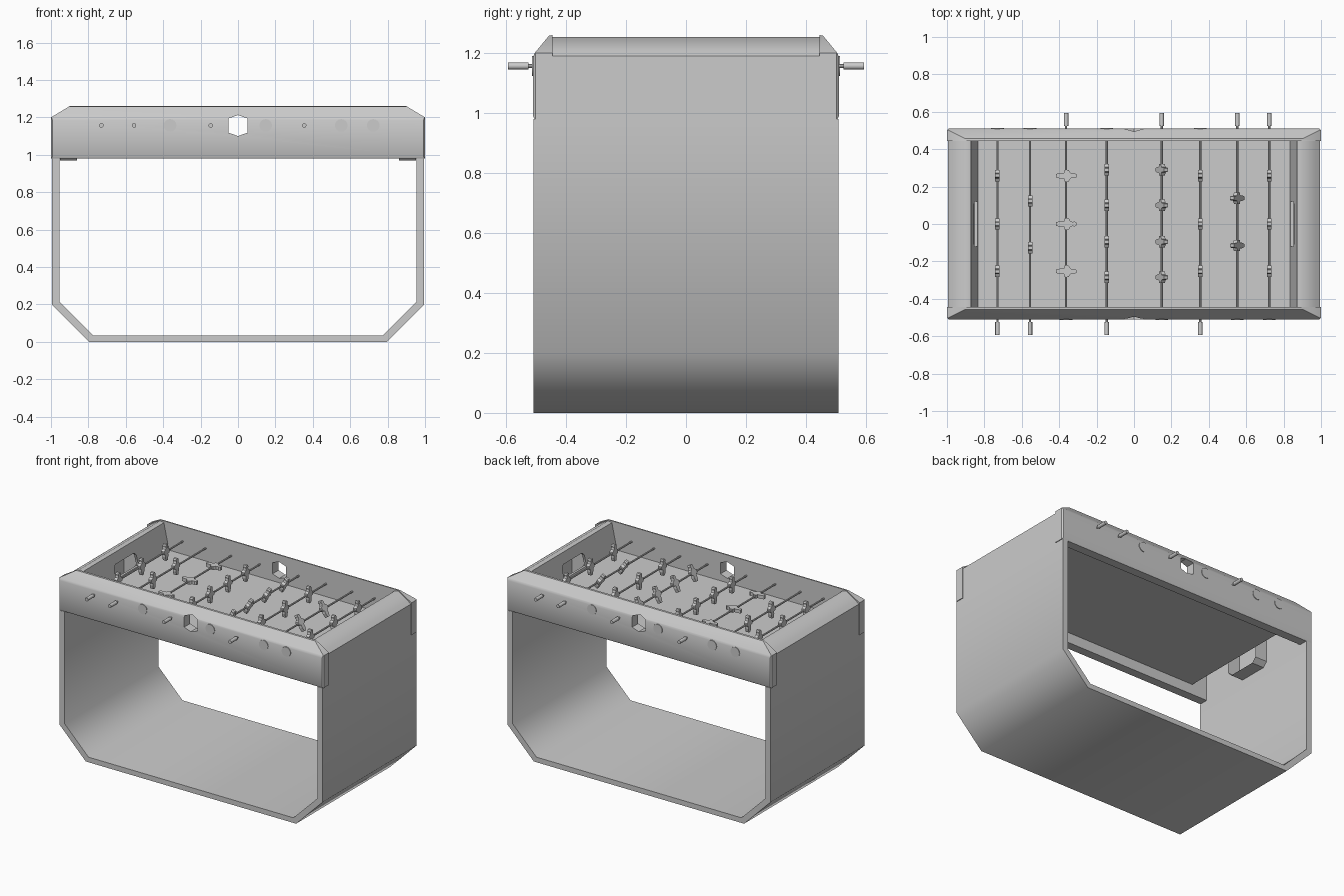
import bpy, bmesh, math
from mathutils import Vector, Matrix

if "Cube" in bpy.data.objects:
    bpy.data.objects.remove(bpy.data.objects["Cube"])

AXES = {'x': lambda p, t: (t, p[0], p[1]),
        'y': lambda p, t: (p[0], t, p[1])}


def finish(name, bm, smooth=None):
    bmesh.ops.recalc_face_normals(bm, faces=bm.faces)
    me = bpy.data.meshes.new(name)
    bm.to_mesh(me)
    bm.free()
    ob = bpy.data.objects.new(name, me)
    bpy.context.collection.objects.link(ob)
    if smooth:
        smooth_by_angle(ob, smooth)
    return ob


def smooth_by_angle(ob, deg):
    bpy.ops.object.select_all(action='DESELECT')
    ob.select_set(True)
    bpy.context.view_layer.objects.active = ob
    bpy.ops.object.shade_smooth_by_angle(angle=math.radians(deg))


def prism(pts, axis, a, b):
    """Profile extruded along an axis between a and b."""
    bm = bmesh.new()
    ra = [bm.verts.new(AXES[axis](p, a)) for p in pts]
    rb = [bm.verts.new(AXES[axis](p, b)) for p in pts]
    bm.faces.new(ra)
    bm.faces.new(rb[::-1])
    n = len(pts)
    for i in range(n):
        j = (i + 1) % n
        bm.faces.new((ra[i], rb[i], rb[j], ra[j]))
    return bm


def cut(ob, cutter):
    bpy.context.view_layer.objects.active = ob
    mod = ob.modifiers.new("cut", 'BOOLEAN')
    mod.operation, mod.solver, mod.object = 'DIFFERENCE', 'EXACT', cutter
    bpy.ops.object.modifier_apply(modifier=mod.name)
    bpy.data.objects.remove(cutter)


def rod_y(name, x, z, y0, y1, r, n=12):
    bm = bmesh.new()
    m = Matrix.Translation((x, (y0 + y1) / 2, z)) @ Matrix.Rotation(math.pi / 2, 4, 'X')
    bmesh.ops.create_cone(bm, cap_ends=True, segments=n, radius1=r, radius2=r,
                          depth=abs(y1 - y0), matrix=m)
    return finish(name, bm, 40)


# bent base shell: sides, sloped lower corners and floor
outer = [(.995, .98), (.995, .2), (.795, 0)]
inner = [(.755 + .02, .035), (.955, .215), (.955, .98)]
half = outer + [(-x, z) for x, z in outer[::-1]]
back = [(-x, z) for x, z in inner[::-1]] + inner
finish("base_shell", prism(half + back, 'y', -.508, .508), 50)

# end rims with goal opening, and goal boxes behind them
for s, side in ((-1, "left"), (1, "right")):
    rim = [(.995, .98), (.995, 1.19), (.97, 1.21), (.9, 1.253), (.872, 1.247), (.83, 1.055),
           (.845, 1.055), (.885, 1.22), (.9, 1.228), (.955, 1.185), (.955, .98)]
    ob = finish(side + "_end_rim", prism([(s * x, z) for x, z in rim], 'y', -.45, .45))
    mouth = [(-.12, 1.085), (-.12, 1.155), (-.1, 1.175), (.1, 1.175), (.12, 1.155), (.12, 1.085)]
    cut(ob, finish("goal_cutter", prism(mouth, 'x', s * .8, s * .94)))
    smooth_by_angle(ob, 50)
    box = [(-.13, 1.19), (-.13, 1.0), (-.1, .97), (.1, .97), (.13, 1.0), (.13, 1.19)]
    bm = prism(box, 'x', s * .862, s * .952)
    bm.faces.ensure_lookup_table()
    bmesh.ops.delete(bm, geom=[bm.faces[0]], context='FACES')
    finish(side + "_goal_box", bm)

# playing field
finish("playing_field", prism([(-.84, 1.05), (.84, 1.05), (.84, 1.07), (-.84, 1.07)],
                              'y', -.45, .45))

# long side panels: sloped top edge, clipped corners, six-sided ball hole
for s, side in ((-1, "front"), (1, "back")):
    sec = [(.445, .98), (.505, .98), (.51, .99), (.51, 1.185), (.505, 1.2),
           (.457, 1.258), (.445, 1.26)]
    bm = prism([(s * y, z) for y, z in sec], 'x', -1, 1)
    for e in (-1, 1):
        planes = [((e * .95, 0, 1.23), (e * .06, 0, .1)),
                  ((e * .992, s * .51, 1), (e, s, 0))]
        for co, no in planes:
            r = bmesh.ops.bisect_plane(bm, geom=bm.verts[:] + bm.edges[:] + bm.faces[:],
                                       plane_co=co, plane_no=no, clear_outer=True)
            edges = [g for g in r['geom_cut'] if isinstance(g, bmesh.types.BMEdge)]
            bmesh.ops.holes_fill(bm, edges=edges)
    ob = finish(side + "_panel", bm)
    hole = [(0, 1.1), (.05, 1.118), (.05, 1.195), (0, 1.212), (-.05, 1.195), (-.05, 1.118)]
    cut(ob, finish("hole_cutter", prism(hole, 'y', s * .4, s * .55)))
    smooth_by_angle(ob, 35)

# rods: x, handle side, tilt in degrees, figure positions
ROD_Z = 1.157
three, four = (-.253, 0, .258), (-.285, -.095, .1, .29)
RODS = [(-.73, -1, 0, three), (-.556, -1, 0, (-.127, .123)), (-.363, 1, 90, three),
        (-.146, -1, 0, four), (.148, 1, 25, four), (.354, -1, 0, three),
        (.552, 1, -30, (-.115, .138)), (.723, 1, 0, three)]
right_half = [(.009, -.055), (.015, -.03), (.014, -.012), (.03, -.008), (.03, .014),
              (.014, .024), (.011, .034), (.013, .045), (.008, .055)]
figure = right_half + [(-y, z) for y, z in right_half[::-1]]

for i, (x, s, tilt, ys) in enumerate(RODS, 1):
    rod_y(f"rod_{i}", x, ROD_Z, s * .53, -s * .46, .006, 8)
    rod_y(f"handle_{i}", x, ROD_Z, s * .525, s * .594, .012)
    rod_y(f"rod_end_cover_{i}", x, ROD_Z, -s * .5, -s * .514, .034, 16)
    for j, y in enumerate(ys, 1):
        bm = prism(figure, 'x', -.012, .012)
        bmesh.ops.transform(bm, verts=bm.verts, matrix=Matrix.Translation((x, y, ROD_Z))
                            @ Matrix.Rotation(math.radians(tilt), 4, 'Y'))
        finish(f"figure_{i}_{j}", bm)
